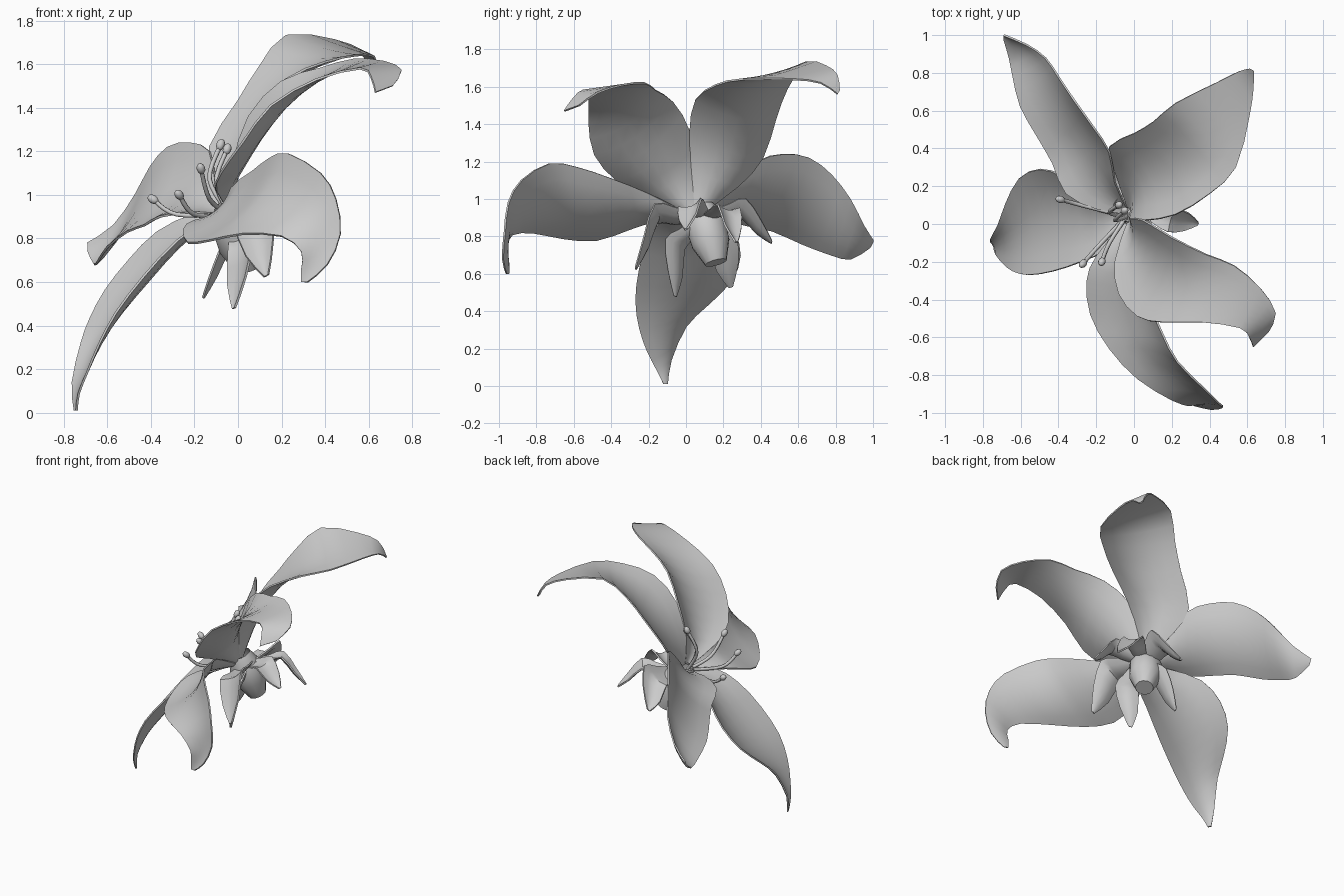
import bpy
import bmesh
from mathutils import Vector

cube = bpy.data.objects.get("Cube")
if cube:
    bpy.data.objects.remove(cube, do_unlink=True)

# One plain grey for the whole flower
grey = bpy.data.materials.new("petal_grey")
grey.use_nodes = True
shade = (0.6, 0.6, 0.6, 1)
grey.diffuse_color = shade
grey.node_tree.nodes["Principled BSDF"].inputs["Base Color"].default_value = shade

THROAT = Vector((-.02, .05, .9))
BACK = Vector((.7, 0, -.7))


def finish(obj, angle=0.7):
    """Give an object its material, apply its modifiers and smooth it."""
    obj.data.materials.clear()
    obj.data.materials.append(grey)
    bpy.ops.object.select_all(action='DESELECT')
    obj.select_set(True)
    bpy.context.view_layer.objects.active = obj
    for mod in list(obj.modifiers):
        bpy.ops.object.modifier_apply(modifier=mod.name)
    bpy.ops.object.shade_smooth_by_angle(angle=angle)
    return obj


def link_mesh(name, bm):
    mesh = bpy.data.meshes.new(name)
    bmesh.ops.recalc_face_normals(bm, faces=bm.faces)
    bm.to_mesh(mesh)
    bm.free()
    obj = bpy.data.objects.new(name, mesh)
    bpy.context.collection.objects.link(obj)
    return obj


def smooth_path(points, steps):
    """Catmull-Rom interpolation through the points."""
    pts = [points[0]] + list(points) + [points[-1]]
    path = []
    for a, b, c, d in zip(pts, pts[1:], pts[2:], pts[3:]):
        for i in range(steps):
            t = i / steps
            path.append(b + (c - a) * (t / 2)
                        + (a * 2 - b * 5 + c * 4 - d) * (t * t / 2)
                        + (b * 3 - a - c * 3 + d) * (t ** 3 / 2))
    return path + [points[-1]]


def leaf(name, left, right, cup, tip_cup, back=BACK, across=6):
    """Thin blade lofted between two edges; its cupping changes towards the tip."""
    left, right = smooth_path(left, 2), smooth_path(right, 2)
    mids = [(a + b) / 2 for a, b in zip(left, right)]
    last = len(mids) - 1
    normals = []
    for i in range(last + 1):
        along = mids[min(i + 1, last)] - mids[max(i - 1, 0)]
        normals.append((right[i] - left[i]).cross(along).normalized())
    sign = 1 if normals[last // 2].dot(back) > 0 else -1

    bm = bmesh.new()
    rows = []
    for i, (a, b, n) in enumerate(zip(left, right, normals)):
        fade = min(1, max(0, i / last * 2 - .4))
        depth = (b - a).length * sign * (cup + (tip_cup - cup) * fade)
        row = []
        for j in range(across + 1):
            t = j / across
            row.append(bm.verts.new(a.lerp(b, t) + n * depth * (4 * t * (1 - t))))
        rows.append(row)
    for r, s in zip(rows, rows[1:]):
        for j in range(across):
            bm.faces.new((r[j], r[j + 1], s[j + 1], s[j]))
    obj = link_mesh(name, bm)
    solid = obj.modifiers.new("thickness", 'SOLIDIFY')
    solid.thickness = .01
    solid.offset = 0
    return finish(obj)


def petal(name, cup, tip_cup, stations):
    """Each station is one edge point followed by the opposite edge point."""
    left = [Vector(s[:3]) for s in stations]
    right = [Vector(s[3:]) for s in stations]
    for edge in (left, right):
        edge.insert(0, THROAT.lerp(edge[0], .2))
    leaf(name, left, right, cup, tip_cup)


# Five large petals, from throat to tip
petal("upper_back_petal", .2, 0, [
    (-.1, .28, 1.07, -.02, .03, 1.14), (-.13, .41, 1.22, .06, .02, 1.36),
    (0, .48, 1.43, .22, .05, 1.53), (.1, .54, 1.59, .4, .16, 1.61),
    (.22, .64, 1.73, .54, .3, 1.64), (.44, .75, 1.71, .61, .57, 1.64),
    (.56, .81, 1.66, .63, .72, 1.62), (.61, .82, 1.58, .63, .81, 1.56)])
petal("upper_front_petal", .2, 0, [
    (-.1, -.2, 1.02, -.02, .03, 1.14), (-.08, -.37, 1.1, .05, .02, 1.36),
    (.02, -.49, 1.24, .2, -.07, 1.52), (.15, -.52, 1.41, .38, -.16, 1.58),
    (.36, -.52, 1.53, .53, -.22, 1.62), (.56, -.55, 1.58, .67, -.34, 1.61),
    (.61, -.6, 1.54, .75, -.47, 1.57), (.63, -.65, 1.47, .71, -.57, 1.5)])
petal("back_petal", .16, .08, [
    (-.1, .22, 1.05, -.2, .08, .92), (-.13, .38, 1.2, -.36, .16, .9),
    (-.22, .52, 1.24, -.43, .32, .86), (-.32, .66, 1.22, -.51, .46, .83),
    (-.4, .78, 1.13, -.6, .62, .76), (-.47, .88, 1, -.64, .78, .7),
    (-.57, .95, .86, -.66, .88, .68), (-.69, 1, .78, -.69, .98, .74)])
petal("front_petal", .15, .06, [
    (-.03, -.2, 1.03, -.2, -.17, .88), (.07, -.4, 1.11, -.25, -.3, .84),
    (.15, -.58, 1.17, -.23, -.48, .78), (.23, -.73, 1.19, -.13, -.66, .79),
    (.38, -.88, 1.1, .02, -.82, .82), (.45, -.95, .98, .2, -.93, .81),
    (.47, -.97, .82, .29, -.96, .74), (.41, -.98, .68, .29, -.95, .66),
    (.32, -.96, .6, .29, -.95, .6)])
petal("lower_petal", .15, .1, [
    (-.2, .12, .91, -.14, -.13, .88), (-.37, .25, .83, -.28, -.2, .79),
    (-.5, .29, .7, -.43, -.25, .63), (-.61, .24, .56, -.56, -.27, .46),
    (-.68, .11, .43, -.64, -.25, .31), (-.72, 0, .32, -.69, -.21, .19),
    (-.76, -.08, .14, -.73, -.16, .09), (-.75, -.1, .01, -.74, -.12, .01)])


# Six drooping sepals around the tube
HUB = Vector((.01, .1, .9))
DROOP = Vector((.5, .15, -.8))


def sepal(name, middle, tip, half_width):
    middle, tip = Vector(middle), Vector(tip)
    spine = [HUB, HUB.lerp(middle, .6), middle, middle.lerp(tip, .55), tip]
    outward = (middle - HUB) + (tip - HUB)
    side = outward.cross(DROOP).normalized() * half_width
    widths = (.5, .85, 1, .75, .12)
    left = [p - side * w for p, w in zip(spine, widths)]
    right = [p + side * w for p, w in zip(spine, widths)]
    leaf(name, left, right, .18, .18, back=-outward, across=4)


sepal("sepal_front", (.06, -.17, .92), (.13, -.27, .63), .1)
sepal("sepal_lower_front", (.01, -.06, .76), (-.02, -.06, .48), .08)
sepal("sepal_lower_back", (-.07, .2, .76), (-.16, .24, .53), .08)
sepal("sepal_back", (.03, .31, .95), (-.02, .46, .77), .1)
sepal("sepal_upper_front", (.2, .02, .98), (.34, 0, .84), .07)
sepal("sepal_upper_back", (.2, .23, .96), (.36, .27, .77), .07)

# Tapered tube behind the throat, closed with a flat end
start, end = Vector((-.04, .08, .96)), Vector((.045, .16, .66))
axis = end - start
bm = bmesh.new()
rings = []
for t, radius in ((0, .07), (.3, .11), (.65, .105), (1, .06)):
    ring = bmesh.ops.create_circle(bm, segments=12, radius=radius)["verts"]
    turn = axis.to_track_quat('Z', 'Y')
    for v in ring:
        v.co = turn @ v.co + start + axis * t
    rings.append(ring)
for a, b in zip(rings, rings[1:]):
    for i in range(len(a)):
        k = (i + 1) % len(a)
        bm.faces.new((a[i], a[k], b[k], b[i]))
bm.faces.new(rings[-1])
finish(link_mesh("flower_tube", bm))


# Stamens: a thin bent filament with a small oval anther
def stamen(index, bend, tip):
    root = Vector((-.04, .04, .91))
    bend, tip = Vector(bend), Vector(tip)
    path = smooth_path([root, bend, tip], 5)
    curve = bpy.data.curves.new("filament", 'CURVE')
    curve.dimensions = '3D'
    curve.bevel_depth = .011
    curve.bevel_resolution = 1
    spline = curve.splines.new('POLY')
    spline.points.add(len(path) - 1)
    for point, co in zip(spline.points, path):
        point.co = (*co, 1)
    obj = bpy.data.objects.new(f"filament_{index}", curve)
    bpy.context.collection.objects.link(obj)
    curve.materials.append(grey)

    bpy.ops.mesh.primitive_uv_sphere_add(segments=10, ring_count=6, radius=.02, location=tip)
    anther = bpy.context.object
    anther.name = f"anther_{index}"
    anther.scale.z = 1.4
    anther.rotation_euler = (tip - bend).to_track_quat('Z', 'Y').to_euler()
    finish(anther, 1.2)


for number, (bend, tip) in enumerate((
        ((-.28, .1, .91), (-.39, .13, .98)),
        ((-.2, -.13, .91), (-.27, -.21, 1)),
        ((-.13, -.1, .98), (-.17, -.2, 1.12)),
        ((-.13, .06, 1.07), (-.08, .1, 1.23)),
        ((-.1, .02, 1.06), (-.05, .07, 1.21)))):
    stamen(number + 1, bend, tip)
